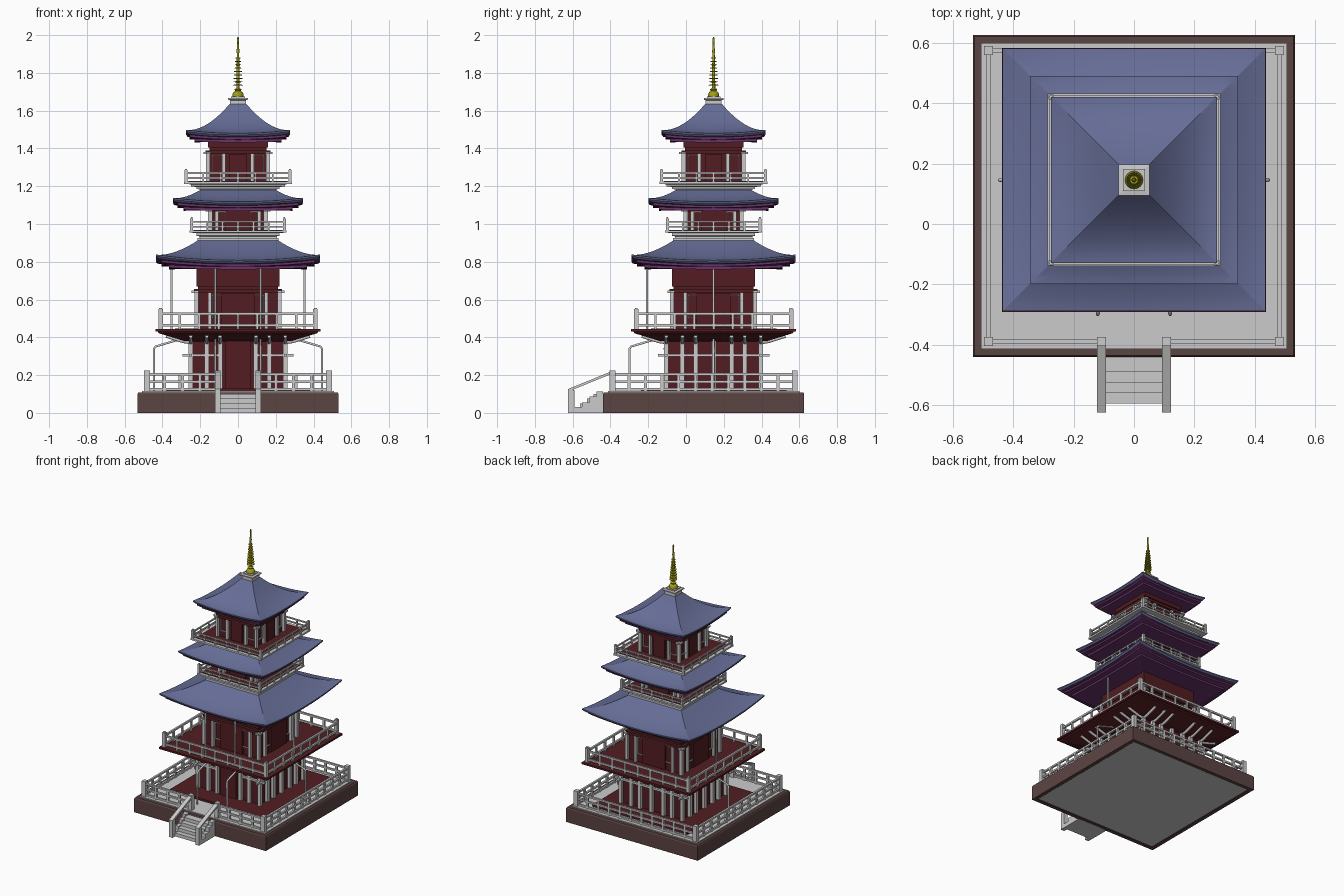
import bpy, bmesh, math
from mathutils import Vector, Matrix

if "Cube" in bpy.data.objects:
    bpy.data.objects.remove(bpy.data.objects["Cube"])

CY = 0.146       # tower axis (y)
BY = 0.093       # base centre (y)
COL = {"blue": (.135, .155, .31), "red": (.085, .012, .015), "brown": (.105, .058, .055),
       "purple": (.14, .034, .14), "gold": (.36, .34, .01)}
MATS = {}
for key, c in COL.items():
    MATS[key] = bpy.data.materials.new(key)
    MATS[key].diffuse_color = (*c, 1)


def finish(bm, name, color, smooth=None):
    me = bpy.data.meshes.new(name)
    bm.to_mesh(me)
    bm.free()
    ob = bpy.data.objects.new(name, me)
    bpy.context.collection.objects.link(ob)
    if color:
        me.materials.append(MATS[color])
    if smooth:
        bpy.ops.object.select_all(action='DESELECT')
        ob.select_set(True)
        bpy.context.view_layer.objects.active = ob
        bpy.ops.object.shade_smooth_by_angle(angle=math.radians(smooth))
    return ob


def add_box(bm, c, s, m=Matrix()):
    bmesh.ops.create_cube(bm, size=1, matrix=m @ Matrix.Translation(c) @ Matrix.Diagonal((*s, 1)))


def boxes(name, color, items, sides=(0, 1, 2, 3), cy=CY):
    """Boxes (centre, size) given for the front side, turned to the listed sides."""
    bm = bmesh.new()
    for k in sides:
        m = Matrix.Translation((0, cy, 0)) @ Matrix.Rotation(k * math.pi / 2, 4, 'Z')
        for c, s in items:
            add_box(bm, c, s, m)
    return finish(bm, name, color)


def loft(name, color, rings, cy=CY, n=1, cap=False, smooth=None):
    """Square rings (half width, z, corner lift) joined bottom to top."""
    bm = bmesh.new()
    loops = []
    for h, z, lift in rings:
        lp = []
        for k in range(4):
            rot = Matrix.Rotation(k * math.pi / 2, 3, 'Z')
            for i in range(n):
                v = -1 + 2 * i / n
                lp.append(bm.verts.new(rot @ Vector((v * h, -h, z + lift * abs(v) ** 2.2)) + Vector((0, cy, 0))))
        loops.append(lp)
    for a, b in zip(loops, loops[1:]):
        for j in range(len(a)):
            q = (j + 1) % len(a)
            bm.faces.new((a[j], a[q], b[q], b[j]))
    if cap:
        bm.faces.new(loops[0][::-1])
        bm.faces.new(loops[-1])
    return finish(bm, name, color, smooth)


def block(name, color, h, z0, z1, cy=CY):
    return loft(name, color, [(h, z0, 0), (h, z1, 0)], cy, cap=True)


def pipe(name, pts, r):
    cu = bpy.data.curves.new(name, 'CURVE')
    cu.dimensions = '3D'
    cu.bevel_depth, cu.bevel_resolution, cu.use_fill_caps = r, 1, True
    sp = cu.splines.new('POLY')
    sp.points.add(len(pts) - 1)
    for p, q in zip(sp.points, pts):
        p.co = (*q, 1)
    ob = bpy.data.objects.new(name, cu)
    bpy.context.collection.objects.link(ob)


def roof(name, r_out, z_out, r_in, z_in, lift, wall, power):
    top = []
    for i in range(11):
        s = i / 10
        top.append((r_out + (r_in - r_out) * s, z_out + (z_in - z_out) * s ** power, lift * (1 - s) ** 2))
    loft(name + "_tiles", "blue", top, n=16, smooth=15)
    loft(name + "_fascia", "blue", [(r_out - .008, z_out - .018, lift), (r_out, z_out - .008, lift),
                                    (r_out, z_out, lift)], n=16)
    under = [(wall, z_out - .046, 0), (r_out * .84, z_out - .048, lift * .3), (r_out * .84, z_out - .034, lift * .3),
             (r_out * .93, z_out - .032, lift * .7), (r_out * .93, z_out - .02, lift * .7),
             (r_out - .008, z_out - .018, lift)]
    loft(name + "_eaves", "purple", under, n=16)


def fence(name, h, z0, z_post, rails, n, w, t):
    items = [((-h, -h, (z0 + z_post) / 2), (w, w, z_post - z0)),
             ((-h, -h, z_post), (w * .6, w * .6, .012))]
    for z in rails:
        items.append(((0, -h, z), (2 * h, t, t)))
    for i in range(1, n):
        items.append(((-h + 2 * h * i / n, -h, (z0 + rails[0]) / 2), (t, t, rails[0] - z0)))
    boxes(name, None, items)


def storey(name, h, z0, z_mid, z1, xs, win):
    """Red core, wider frieze, grey posts with rails, window frames and panels."""
    block(name + "_wall", "red", h - .008, z0, z1)
    block(name + "_frieze", "red", h, z_mid + .025, z1)
    ht = z_mid - z0
    posts = [((s * x, -h, z0 + ht / 2), (.018, .022, ht)) for x in xs for s in (-1, 1)]
    posts += [((s * (h - .01), -h, z_mid - .004), (.07, .024, .012)) for s in (-1, 1)]
    boxes(name + "_posts", None, posts)
    boxes(name + "_lintel", "red", [((0, -h, z_mid), (2 * h, .026, .02))])
    wx, ww = win
    zc, wh = z0 + ht * .6, ht * .6
    frame = []
    for s in (-1, 1):
        for d in (-1, 1):
            frame.append(((s * wx + d * ww / 2, -h + .006, zc), (.005, .012, wh)))
            frame.append(((s * wx, -h + .006, zc + d * wh / 2), (ww, .012, .005)))
    boxes(name + "_window_frames", None, frame)
    boxes(name + "_door_panels", "red", [((0, -h + .004, z0 + ht * .48), (xs[-1] * 1.2, .02, ht * .9))])


# Stone base with brown kerb, grey paving, red inner floor
loft("base_kerb", "brown", [(.502, .003, 0), (.506, 0, 0), (.533, 0, 0), (.533, .1, 0), (.528, .108, 0),
                            (.507, .108, 0)], BY)
block("base_paving", None, .507, .003, .115, BY)
block("ground_floor_boards", "red", .385, .1, .13)

# Courtyard fence, open at the stairs
H = .482
side = [((-H, -H, .17), (.03, .03, .11))]
for z in (.205, .165, .125):
    side.append(((0, -H, z), (2 * H, .014, .012)))
for i in range(1, 11):
    side.append(((-H + 2 * H * i / 11, -H, .16), (.016, .014, .09)))
boxes("courtyard_fence", None, side, (1, 2, 3), BY)
front = [((-H, -H, .17), (.03, .03, .11))]
for s in (-1, 1):
    for z in (.205, .165, .125):
        front.append(((s * .295, -H, z), (.375, .014, .012)))
    for i in range(1, 4):
        front.append(((s * (.107 + .094 * i), -H, .16), (.016, .014, .09)))
    front.append(((s * .107, -H, .17), (.03, .03, .11)))
boxes("courtyard_fence_front", None, front, (0,), BY)

# Stairs with sloping hand rails
steps = [((0, -.515 + .0175 * i, .0125 + .025 * i), (.19, .16 - .035 * i, .025)) for i in range(4)]
boxes("stair_steps", None, steps, (0,), 0)
bm = bmesh.new()
for s in (-1, 1):
    add_box(bm, (s * .107, -.608, .06), (.03, .034, .12))
    bot = [(-.6, 0), (-.44, 0), (-.44, .112), (-.475, .112), (-.475, .087), (-.51, .087),
           (-.51, .056), (-.55, .056), (-.55, .03), (-.6, .03)]
    rail = [(-.625, .112), (-.39, .208), (-.39, .222), (-.625, .126)]
    for prof in (bot, rail):
        f = bm.faces.new([bm.verts.new((s * .107 - .015, y, z)) for y, z in prof])
        ext = bmesh.ops.extrude_face_region(bm, geom=[f])
        bmesh.ops.translate(bm, vec=(.03, 0, 0), verts=[v for v in ext["geom"] if isinstance(v, bmesh.types.BMVert)])
bmesh.ops.recalc_face_normals(bm, faces=bm.faces)
finish(bm, "stair_sides", None)

# Ground storey
block("ground_wall", "red", .24, .12, .4)
xs = (.25, .165, .095)
boxes("ground_posts", None, [((s * x, -.25, .27), (.024, .024, .29)) for x in xs for s in (-1, 1)])
boxes("ground_rail", None, [((s * .195, -.252, .305), (.2, .016, .014)) for s in (-1, 1)])
boxes("ground_centre_posts", None, [((0, -.25, .26), (.024, .024, .27)), ((0, -.252, .305), (.3, .016, .014))], (1, 2, 3))
boxes("front_door", "red", [((0, -.245, .27), (.13, .03, .28)), ((0, -.25, .34), (.1, .03, .008))], (0,))

# Flared balcony skirt with beams beneath
loft("balcony_skirt", "red", [(.24, .378, 0), (.29, .382, 0), (.42, .422, 0), (.424, .43, 0), (.437, .432, 0),
                              (.437, .445, 0), (.2, .446, 0)])
for k in range(4):
    rot = Matrix.Rotation(k * math.pi / 2, 3, 'Z')
    for x in (-.25, -.165, -.095, .095, .165, .25):
        pipe("balcony_beam", [rot @ Vector(p) + Vector((0, CY, 0)) for p in
             ((x, -.25, .372), (x, -.29, .378), (x, -.38, .406))], .01)
fence("balcony_fence", .41, .445, .55, (.525, .465), 8, .024, .013)

# Rain pipes on the front and both sides
for k, x in ((0, -.12), (0, .12), (1, 0), (3, 0)):
    rot = Matrix.Rotation(k * math.pi / 2, 3, 'Z')
    for pts in (((x, -.352, .445), (x, -.352, .79)),
                ((x, -.27, .405), (x, -.3, .392), (x, -.435, .352), (x, -.445, .34), (x, -.445, .115))):
        pipe("rain_pipe", [rot @ Vector(p) + Vector((0, CY, 0)) for p in pts], .0065)

# Upper storeys and roofs
storey("second_storey", .22, .445, .645, .77, (.222, .15), (.108, .055))
roof("lower_roof", .435, .808, .21, .915, .03, .215, 1.4)
loft("lower_steps", None, [(.2, .9, 0), (.215, .905, 0), (.215, .925, 0), (.205, .925, 0), (.205, .935, 0),
                           (.22, .938, 0), (.22, .952, 0), (.256, .955, 0), (.256, .966, 0)], cap=True)
block("third_floor_boards", "red", .235, .96, .969)
fence("third_fence", .245, .966, 1.03, (1.012, .985), 6, .016, .009)
storey("third_storey", .147, .966, 1.075, 1.11, (.146, .112), (.085, .035))
roof("middle_roof", .345, 1.118, .2, 1.18, .02, .14, 1.4)
loft("upper_steps", None, [(.19, 1.165, 0), (.2, 1.168, 0), (.2, 1.182, 0), (.22, 1.186, 0), (.22, 1.196, 0),
                           (.25, 1.2, 0), (.25, 1.21, 0), (.286, 1.212, 0), (.286, 1.224, 0)], cap=True)
block("fourth_floor_boards", "red", .262, 1.22, 1.227)
fence("fourth_fence", .275, 1.224, 1.285, (1.27, 1.243), 6, .016, .009)
storey("fourth_storey", .158, 1.224, 1.38, 1.455, (.158, .075), (.11, .05))
roof("upper_roof", .275, 1.48, .045, 1.635, .018, .155, 1.75)

# Roof cap and golden finial
loft("roof_cap", None, [(.042, 1.625, 0), (.042, 1.655, 0), (.052, 1.658, 0), (.052, 1.666, 0), (.036, 1.668, 0),
                        (.036, 1.674, 0)], cap=True)
prof = [(0, 1.672), (.029, 1.672), (.03, 1.685), (.024, 1.698), (.014, 1.704), (.02, 1.712), (.009, 1.72)]
for i in range(9):
    z, r = 1.735 + i * .018, .026 - i * .0015
    core = .009 - i * .0003
    prof += [(core, z - .003), (r, z - .002), (r, z + .002), (core, z + .003)]
prof += [(.006, 1.9), (.008, 1.915), (.006, 1.93), (.005, 1.96), (.006, 1.975), (.004, 1.988), (0, 1.99)]
bm = bmesh.new()
vs = [bm.verts.new((r, CY, z)) for r, z in prof]
es = [bm.edges.new(p) for p in zip(vs, vs[1:])]
bmesh.ops.spin(bm, geom=vs + es, cent=(0, CY, 0), axis=(0, 0, 1), angle=2 * math.pi, steps=16, use_duplicate=False)
bmesh.ops.remove_doubles(bm, verts=bm.verts, dist=1e-5)
bmesh.ops.recalc_face_normals(bm, faces=bm.faces)
finish(bm, "finial", "gold", 35)

for m in bpy.data.materials:
    if m.users and not m.is_grease_pencil:
        m.use_nodes = True
        m.node_tree.nodes["Principled BSDF"].inputs["Base Color"].default_value = m.diffuse_color
